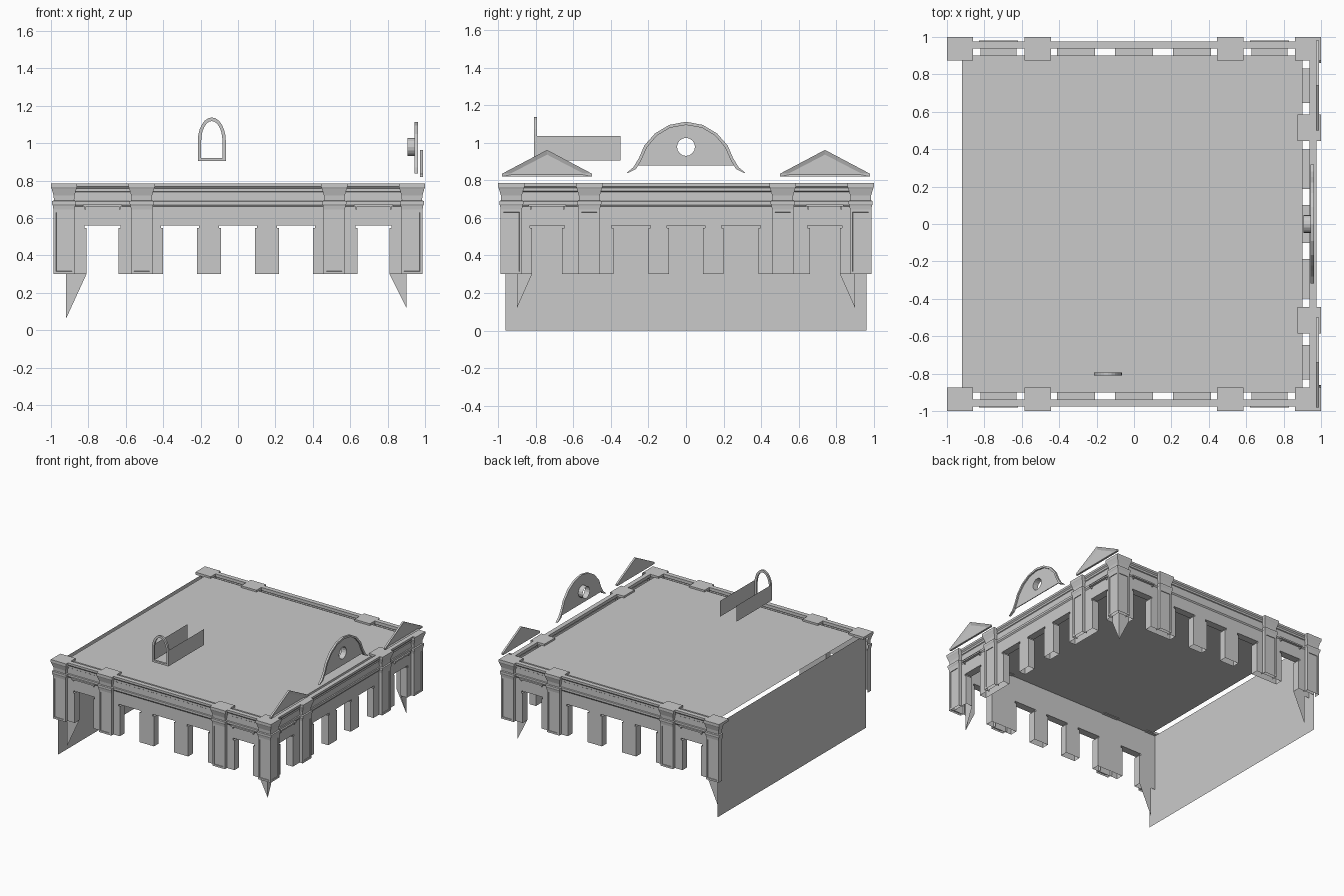
import bpy, bmesh, math
from mathutils import Vector

if "Cube" in bpy.data.objects:
    bpy.data.objects.remove(bpy.data.objects["Cube"])

stone = bpy.data.materials.new("grey_stone")
stone.diffuse_color = (0.59, 0.59, 0.59, 1)
stone.use_nodes = True
stone.node_tree.nodes["Principled BSDF"].inputs["Base Color"].default_value = stone.diffuse_color


def finish(name, bm, recalc=True):
    bmesh.ops.remove_doubles(bm, verts=bm.verts, dist=0.0002)
    if recalc:
        bmesh.ops.recalc_face_normals(bm, faces=bm.faces)
    me = bpy.data.meshes.new(name)
    bm.to_mesh(me)
    bm.free()
    me.materials.append(stone)
    ob = bpy.data.objects.new(name, me)
    bpy.context.collection.objects.link(ob)
    return ob


def face(bm, pts):
    return bm.faces.new([bm.verts.new(p) for p in pts])


def sheet(name, *polys):
    bm = bmesh.new()
    for p in polys:
        face(bm, p)
    return finish(name, bm)


def box(bm, a, b):
    vs = bmesh.ops.create_cube(bm, size=1)["verts"]
    for v in vs:
        v.co = Vector([(a[i] + b[i]) / 2 + v.co[i] * (b[i] - a[i]) for i in range(3)])


# Side mappings: u runs along the wall, v points outward
SIDES = {
    "front": lambda u, v, z: (u, -v, z),
    "back": lambda u, v, z: (u, v, z),
    "right": lambda u, v, z: (v, u, z),
}
OUT, INN, BASE, ROOF = 0.96, 0.90, 0.30, 0.77
WINDOWS = {
    "front": [(-.81, -.64), (-.40, -.22), (-.09, .09), (.22, .40), (.64, .81)],
    "right": [(-.82, -.66), (-.385, -.20), (-.09, .09), (.20, .385), (.66, .82)],
}
WINDOWS["back"] = WINDOWS["front"]

# Shallow mouldings swept along the wall tops: (outward, height)
CORNICE = [(.96, .66), (.967, .67), (.967, .688), (.96, .691), (.96, .738),
           (.966, .742), (.966, .758), (.975, .768), (.975, .785), (.937, .785), (.937, .76)]


def wall(side):
    m, wins = SIDES[side], WINDOWS[side]
    bm = bmesh.new()
    # hollow piers, slightly notched under each lintel
    for z0, z1, grow in ((BASE, .545, 0), (.545, .56, .012)):
        for v in (OUT, INN):
            low = -v if side == "right" else -.96
            cuts = [low] + [e for a, b in wins for e in (a - grow, b + grow)] + [v]
            for a, b in zip(cuts[::2], cuts[1::2]):
                face(bm, [m(a, v, z0), m(b, v, z0), m(b, v, z1), m(a, v, z1)])
        for a, b in wins:
            for u in (a - grow, b + grow):
                face(bm, [m(u, OUT, z0), m(u, INN, z0), m(u, INN, z1), m(u, OUT, z1)])
    # lintels and upper faces
    for a, b in wins:
        a, b = a - .012, b + .012
        face(bm, [m(a, OUT, .56), m(b, OUT, .56), m(b, INN, .56), m(a, INN, .56)])
    for v, top in ((OUT, .66), (INN, ROOF)):
        low = -v if side == "right" else -.96
        face(bm, [m(low, v, .56), m(v, v, .56), m(v, v, top), m(low, v, top)])
    finish(side + "_wall", bm)

    bm = bmesh.new()
    for (v0, z0), (v1, z1) in zip(CORNICE, CORNICE[1:]):
        face(bm, [m(-.95, v0, z0), m(.95, v0, z0), m(.95, v1, z1), m(-.95, v1, z1)])
    finish(side + "_cornice", bm)

    # small hoods over the end windows
    bm = bmesh.new()
    for a, b in (wins[0], wins[-1]):
        box(bm, m(a - .02, .955, .660), m(b + .02, .98, .672))
        for u in (a - .008, b + .008):
            box(bm, m(u - .004, .955, .645), m(u + .004, .972, .660))
    finish(side + "_window_hoods", bm)


for s in SIDES:
    wall(s)

# Pilasters: stacked profile (half width, height) wrapped on the wall, with sunk panels
PILLAR = [(.057, .30), (.057, .645), (.060, .665), (.064, .675), (.064, .69),
          (.054, .693), (.056, .72), (.066, .755), (.07, .765), (.07, .785)]
BACK = .94


def pillar(name, place, corner, c=.93):
    """place maps (u, v, z); corner pillars wrap round two sides."""
    bm = bmesh.new()
    rings = []
    for h, z in PILLAR:
        o = .93 + h
        if corner:
            chain = [(BACK, .93 - h), (o, .93 - h), (o, o), (.93 - h, o), (.93 - h, BACK)]
        else:
            chain = [(c - h, BACK), (c - h, o), (c + h, o), (c + h, BACK)]
        rings.append([bm.verts.new(place(u, v, z)) for u, v in chain])
    panels = []
    for k, (r0, r1) in enumerate(zip(rings, rings[1:])):
        for i in range(len(r0) - 1):
            f = bm.faces.new((r0[i], r0[i + 1], r1[i + 1], r1[i]))
            if k == 0 and (i in (1, 2) if corner else i == 1):
                panels.append(f)
    # cap slab reaching back over the roof edge
    a, b = c - .07, c + .07
    for z in (.785, .765):
        face(bm, [place(a, .875, z), place(b, .875, z), place(b, 1, z), place(a, 1, z)])
    face(bm, [place(a, .875, .765), place(b, .875, .765), place(b, .875, .785), place(a, .875, .785)])
    for u in (a, b):
        face(bm, [place(u, .875, .765), place(u, BACK, .765), place(u, BACK, .785), place(u, .875, .785)])
    bmesh.ops.recalc_face_normals(bm, faces=bm.faces)
    bmesh.ops.inset_individual(bm, faces=panels, thickness=.021, depth=0)
    bmesh.ops.inset_individual(bm, faces=panels, thickness=.001, depth=-.005)
    finish(name, bm)


for s in (-1, 1):
    m = SIDES["back" if s > 0 else "front"]
    pillar("right_corner_pillar", m, True)
    pillar("left_corner_pillar", m, False, -.93)
    for c in (-.515, .515):
        pillar("wall_pillar", m, False, c)
    pillar("side_pillar", SIDES["right"], False, .515 * s)

# Roof slab and plain party wall, set a little outside the roof edge
sheet("roof", [(-.92, -.90, ROOF), (.90, -.90, ROOF), (.90, .90, ROOF), (-.92, .90, ROOF)])
sheet("party_wall", [(-.96, -.96, 0), (-.96, .96, 0), (-.96, .96, .765), (-.96, -.96, .765)])

# Pointed fins under the corners
for s in (-1, 1):
    y = .9 * s
    sheet("left_corner_fin", [(-.92, y, .3), (-.92, y, .06), (-.81, y, .3)])
    sheet("right_corner_fin", [(.9, y, .3), (.9, y, .12), (.81, y, .3)],
          [(.9, y, .3), (.9, y, .12), (.9, .82 * s, .3)])


def plate(name, loops, place, depth):
    """Flat outline with optional holes, thickened along depth."""
    bm = bmesh.new()
    edges = []
    for loop in loops:
        vs = [bm.verts.new(place(*p)) for p in loop]
        edges += [bm.edges.new((vs[i - 1], vs[i])) for i in range(len(vs))]
    bmesh.ops.triangle_fill(bm, use_beauty=True, use_dissolve=False, edges=edges)
    ext = bmesh.ops.extrude_face_region(bm, geom=bm.faces[:], use_keep_orig=True)
    bmesh.ops.translate(bm, vec=depth, verts=[g for g in ext["geom"] if isinstance(g, bmesh.types.BMVert)])
    return finish(name, bm)


def mirrored(half):
    return [(-y, z) for y, z in reversed(half) if y > 0] + half


# Curved pediment with round opening
outer = mirrored([(0, 1.112), (.09, 1.095), (.165, 1.05), (.222, .985), (.25, .92), (.28, .87), (.318, .838)])
inner = mirrored([(0, 1.095), (.085, 1.08), (.155, 1.038), (.208, .976), (.236, .912), (.266, .86), (.308, .84)])
ring = [(.048 * math.cos(t * math.pi / 8), .978 + .048 * math.sin(t * math.pi / 8)) for t in range(16)]
panel = mirrored([(0, 1.1), (.088, 1.085), (.16, 1.042), (.215, .98), (.243, .915), (.255, .878)])
plate("curved_pediment_panel", [panel, ring], lambda y, z: (.945, y, z), (.006, 0, 0))
plate("curved_pediment_moulding", [outer + inner[::-1]], lambda y, z: (.945, y, z), (.017, 0, 0))
sheet("round_window_tube", *[[(.905, *ring[i - 1]), (.95, *ring[i - 1]), (.95, *ring[i]), (.905, *ring[i])]
                             for i in range(16)])

# Triangular pediments: panel with a sloping frame
tri = mirrored([(0, .962), (.24, .835), (.24, .82)])
sunk = mirrored([(0, .937), (.19, .838), (.19, .83)])
for s in (-1, 1):
    c = .74 * s
    at = lambda x, p: (x, c + p[0], p[1])
    faces = [[at(.979, p) for p in sunk], [at(.973, p) for p in tri]]
    for i in range(len(tri)):
        faces.append([at(.979, sunk[i - 1]), at(.979, sunk[i]), at(.988, tri[i]), at(.988, tri[i - 1])])
        faces.append([at(.988, tri[i - 1]), at(.988, tri[i]), at(.973, tri[i]), at(.973, tri[i - 1])])
    sheet("gable_pediment", *faces)

# Arched dormer frame and its two cheek walls


def arch(w, z0, spring, rise):
    top = [(w * math.cos(t * math.pi / 12), spring + rise * math.sin(t * math.pi / 12)) for t in range(13)]
    return [(-w, z0), (w, z0)] + top


plate("arched_frame", [arch(.075, .905, 1.01, .127), arch(.057, .92, 1.01, .108)],
      lambda x, z: (-.14 + x, -.81, z), (0, .016, 0))
for x in (-.215, -.065):
    sheet("dormer_cheek", [(x, -.80, .905), (x, -.35, .905), (x, -.35, 1.035), (x, -.80, 1.035)])
